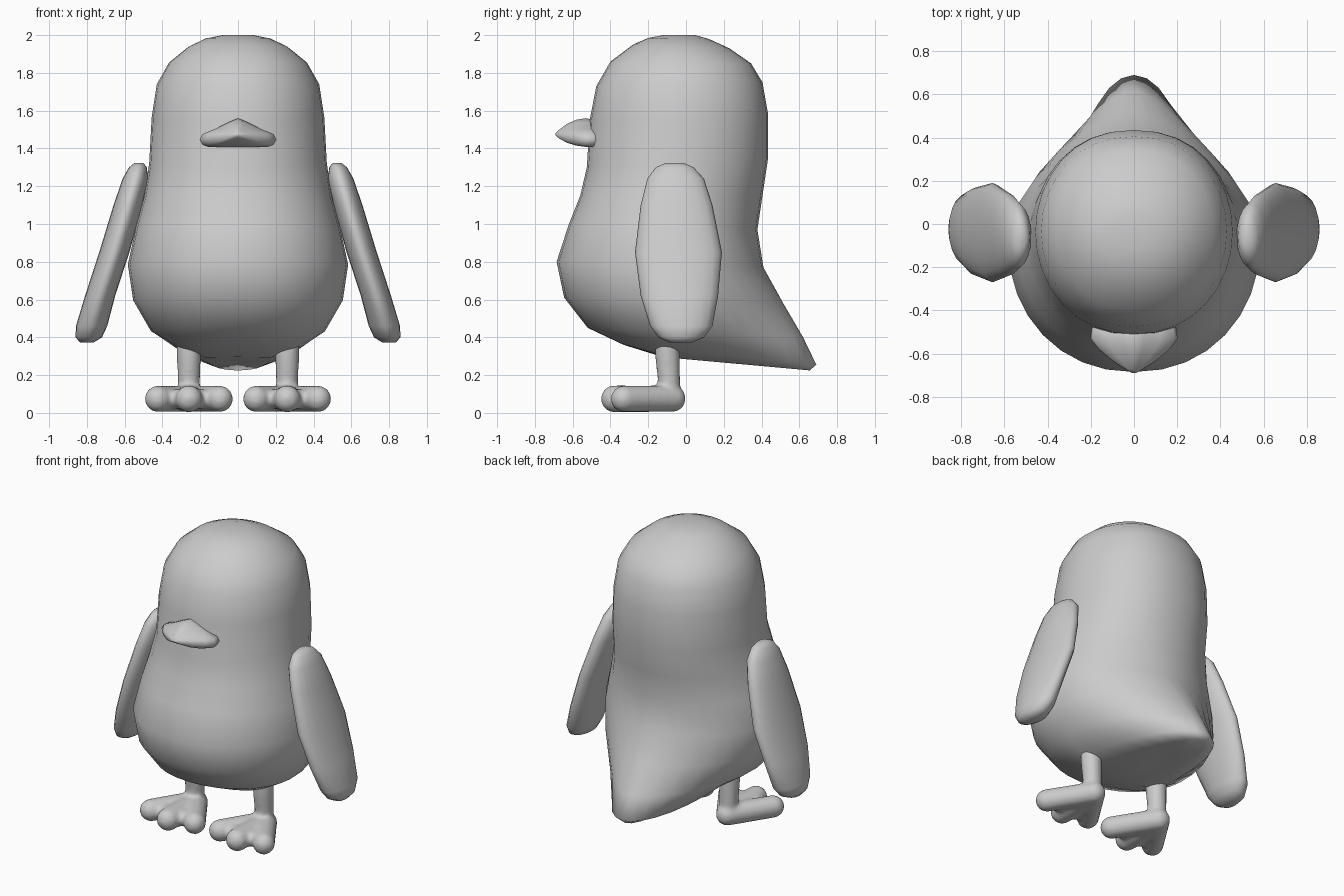
import bpy, bmesh, math
from mathutils import Vector

if "Cube" in bpy.data.objects:
    bpy.data.objects.remove(bpy.data.objects["Cube"])


def finish(bm, name):
    bmesh.ops.recalc_face_normals(bm, faces=bm.faces)
    for f in bm.faces:
        f.smooth = True
    me = bpy.data.meshes.new(name)
    bm.to_mesh(me)
    bm.free()
    ob = bpy.data.objects.new(name, me)
    bpy.context.collection.objects.link(ob)
    return ob


def loft(name, rings):
    """Skin closed rings of equal point count and cap both ends."""
    bm = bmesh.new()
    vs = [[bm.verts.new(p) for p in r] for r in rings]
    n = len(vs[0])
    for a, b in zip(vs, vs[1:]):
        for i in range(n):
            j = (i + 1) % n
            bm.faces.new((a[i], a[j], b[j], b[i]))
    bm.faces.new(vs[0])
    bm.faces.new(vs[-1])
    return finish(bm, name)


def power(v, p):
    return math.copysign(abs(v) ** p, v)


# Body with tail: front z, front y, back z, back y, half width, back pinch
BODY = [
    (2.0, -.12, 2.0, .05, .08, 1), (1.985, -.2, 1.98, .12, .17, 1),
    (1.95, -.28, 1.93, .23, .26, .95), (1.86, -.40, 1.85, .345, .365, .9),
    (1.73, -.475, 1.75, .405, .43, .9), (1.55, -.51, 1.58, .435, .457, .9),
    (1.3, -.525, 1.35, .435, .47, .9), (1.15, -.56, 1.15, .405, .495, .95),
    (1.0, -.62, .97, .378, .54, 1), (.8, -.685, .77, .41, .583, 1.1),
    (.61, -.645, .58, .515, .555, 1.3), (.45, -.52, .40, .62, .46, 1.4),
    (.36, -.33, .255, .69, .30, 1.0), (.295, -.12, .225, .655, .17, .9),
    (.285, .1, .262, .4, .06, 1),
]
rings = []
for zf, yf, zb, yb, w, p in BODY:
    yc = yf + (yb - yf) * .5 if zf > 1.2 or zf < .29 else -.1
    ring = []
    for i in range(32):
        t = math.tau * i / 32
        c, s = math.cos(t), math.sin(t)
        y = yc + s * ((yb - yc) if s > 0 else (yc - yf))
        k = (y - yf) / (yb - yf)
        ring.append((w * power(c, p if s > 0 else .93), y, zf + (zb - zf) * k))
    rings.append(ring)
loft("body", rings)

# Flippers: z, centre x, half thickness, centre y, half width
WING = [(1.322, .525, .025, -.06, .05), (1.30, .53, .047, -.06, .10),
        (1.24, .543, .068, -.055, .15), (1.1, .582, .077, -.05, .19),
        (.85, .655, .08, -.04, .23), (.62, .73, .08, -.035, .205),
        (.46, .775, .083, -.025, .165), (.40, .79, .07, -.025, .12),
        (.372, .80, .035, -.03, .06)]
wing = loft("flipper", [
    [(x + a * math.cos(t), y + b * math.sin(t), z)
     for t in (math.tau * i / 20 for i in range(20))]
    for z, x, a, y, b in WING])
wing.modifiers.new("mirror", 'MIRROR')

# Beak: y, half width, top z, edge z, bottom z
BEAK = [(-.45, .19, 1.545, 1.46, 1.405), (-.53, .203, 1.56, 1.462, 1.408),
        (-.58, .165, 1.552, 1.465, 1.415), (-.63, .105, 1.53, 1.47, 1.43),
        (-.67, .045, 1.50, 1.473, 1.452), (-.69, .01, 1.48, 1.474, 1.468)]
beak = []
for y, w, zt, ze, zb in BEAK:
    half = [(.25, ze + (zt - ze) * .78), (.6, ze + (zt - ze) * .42),
            (.93, ze + (zt - ze) * .14), (1, ze + (zb - ze) * .3),
            (.92, ze + (zb - ze) * .8), (.78, zb)]
    beak.append([(0, y, zt)] + [(u * w, y, z) for u, z in half] + [(0, y, zb)]
                + [(-u * w, y, z) for u, z in reversed(half)])
loft("beak", beak)


# Feet: hulls around balls form the shank, toes and webbing
def hull(bm, balls):
    verts = []
    for x, y, z, r in balls:
        for i in range(9):
            lat = math.pi * (i - 4) / 8
            for j in range(16 if 0 < i < 8 else 1):
                a = math.tau * j / 16
                d = Vector((math.cos(lat) * math.cos(a),
                            math.cos(lat) * math.sin(a), math.sin(lat)))
                verts.append(bm.verts.new(Vector((x, y, z)) + d * r))
    bmesh.ops.convex_hull(bm, input=verts)
    bmesh.ops.delete(bm, geom=[v for v in bm.verts if not v.link_faces],
                     context='VERTS')


bm = bmesh.new()
heel = (.26, -.07, .075, .07)
toes = [(.095, -.33, .074, .07), (.26, -.38, .074, .072), (.425, -.33, .074, .07)]
for toe in toes:
    hull(bm, [heel, toe])
hull(bm, [(.26, -.08, .075, .05)] +
     [(.26 + (x - .26) * .85, y * .88, z, .05) for x, y, z, r in toes])
hull(bm, [(.26, -.10, .38, .066), (.26, -.10, .30, .064), (.26, -.085, .09, .056)])
foot = finish(bm, "foot")
rm = foot.modifiers.new("blend", 'REMESH')
rm.mode = 'VOXEL'
rm.voxel_size = .014
rm.use_smooth_shade = True
sm = foot.modifiers.new("soften", 'SMOOTH')
sm.factor, sm.iterations = .5, 5
foot.modifiers.new("mirror", 'MIRROR').use_mirror_merge = False
